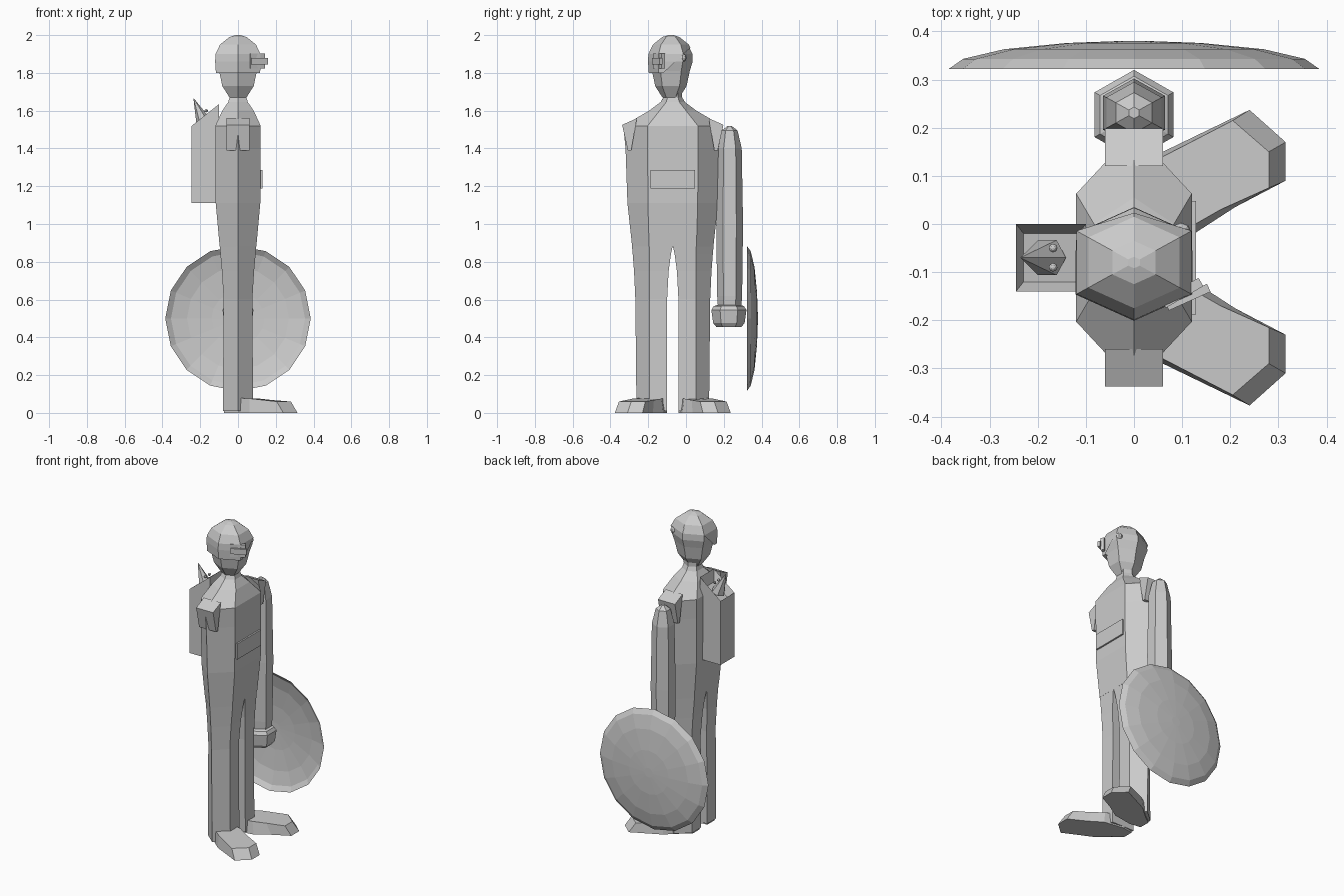
import bpy, bmesh, math
from mathutils import Vector, Matrix

if "Cube" in bpy.data.objects:
    bpy.data.objects.remove(bpy.data.objects["Cube"])

CY = -0.07  # body centre line in y


def finish(name, bm):
    bmesh.ops.recalc_face_normals(bm, faces=bm.faces)
    me = bpy.data.meshes.new(name)
    bm.to_mesh(me)
    bm.free()
    ob = bpy.data.objects.new(name, me)
    bpy.context.collection.objects.link(ob)
    return ob


def loft(rings, bottom=True, top=True):
    """Skin a stack of equal-length point rings."""
    bm = bmesh.new()
    vs = [[bm.verts.new(p) for p in r] for r in rings]
    n = len(vs[0])
    for a, b in zip(vs, vs[1:]):
        for i in range(n):
            j = (i + 1) % n
            bm.faces.new((a[i], a[j], b[j], b[i]))
    if bottom:
        bm.faces.new(vs[0][::-1])
    if top:
        bm.faces.new(vs[-1])
    return bm


def hexa(z, hx, hy, my, cy):
    """Six-sided section with its points on +y and -y."""
    return [(0, cy + hy, z), (-hx, cy + my, z), (-hx, cy - my, z),
            (0, cy - hy, z), (hx, cy - my, z), (hx, cy + my, z)]


def box(name, centre, size, rot=0.0):
    bm = bmesh.new()
    m = Matrix.Translation(centre) @ Matrix.Rotation(rot, 4, 'Z') @ Matrix.Diagonal((*size, 1))
    bmesh.ops.create_cube(bm, size=1, matrix=m)
    return finish(name, bm)


def ball(name, centre, r):
    bm = bmesh.new()
    bmesh.ops.create_uvsphere(bm, u_segments=8, v_segments=6, radius=r,
                              matrix=Matrix.Translation(centre))
    return finish(name, bm)


# Torso with sloping shoulders and neck
torso = [(0.88, 0.097, 0.215, 0.125), (1.11, 0.118, 0.24, 0.132), (1.40, 0.12, 0.25, 0.133),
         (1.52, 0.12, 0.262, 0.133), (1.60, 0.083, 0.125, 0.07), (1.645, 0.052, 0.065, 0.035),
         (1.67, 0.045, 0.05, 0.028), (1.71, 0.048, 0.05, 0.03)]
finish("torso", loft([hexa(z, x, y, m, CY) for z, x, y, m in torso]))

# Legs, feet and shoulder sockets, mirrored about the body centre line
foot_outline = [(-0.075, 0.04), (0.0, 0.03), (0.125, 0.05), (0.21, 0.105), (0.315, 0.16),
                (0.315, 0.24), (0.24, 0.307), (0.06, 0.22), (-0.02, 0.15), (-0.075, 0.11)]
foot_top = [(-0.07, 0.04, 0.08), (0.0, 0.035, 0.08), (0.11, 0.06, 0.076), (0.18, 0.1, 0.068),
            (0.28, 0.145, 0.06), (0.28, 0.22, 0.06), (0.205, 0.285, 0.06), (0.06, 0.21, 0.076),
            (-0.02, 0.15, 0.08), (-0.07, 0.11, 0.08)]
leg = [(0.01, 0.08, 0.03, 0.192), (0.60, 0.076, 0.03, 0.198), (0.75, 0.085, 0.022, 0.205),
       (0.84, 0.093, 0.01, 0.212), (0.885, 0.097, 0.0, 0.216)]
for s, side in ((-1, "right"), (1, "left")):
    finish(side + "_leg", loft([[(hx, CY + s * i, z), (hx, CY + s * 0.122, z), (0, CY + s * o, z),
                                 (-hx, CY + s * 0.122, z), (-hx, CY + s * i, z)]
                                for z, hx, i, o in leg]))
    finish(side + "_foot", loft([[(x, CY + s * y, 0) for x, y in foot_outline],
                                 [(x, CY + s * y, z) for x, y, z in foot_top]]))
    finish(side + "_shoulder_socket", loft([[(x, CY + s * y, z) for y, z in
                                             ((0.268, 1.525), (0.19, 1.56), (0.22, 1.39), (0.238, 1.39))]
                                            for x in (-0.06, 0.06)]))

# Left arm and club hand
arm = [(0.56, 0.062), (0.62, 0.066), (1.0, 0.071), (1.40, 0.064), (1.495, 0.042), (1.518, 0.012)]
finish("arm", loft([hexa(z, r * 0.9, r, r / 2, 0.231) for z, r in arm]))
hand = [(0.455, 0.066), (0.475, 0.083), (0.545, 0.093), (0.565, 0.08), (0.572, 0.06)]
finish("hand", loft([hexa(z, r * 0.88, r, r / 2, 0.227) for z, r in hand]))

# Round dished shield, open on the inside
rings = [(0.385, 0.322), (0.355, 0.343), (0.27, 0.363), (0.14, 0.376), (0.03, 0.38)]
finish("shield", loft([[(r * math.cos(k * math.pi / 8), y, 0.5 + r * math.sin(k * math.pi / 8))
                        for k in range(16)] for r, y in rings], bottom=False))

# Head
HY = -0.08
head = [(1.67, 0.045), (1.73, 0.083), (1.81, 0.1), (1.86, 0.115), (1.90, 0.114),
        (1.95, 0.09), (1.985, 0.045), (1.995, 0.01)]


def head_loft(grow):
    return loft([hexa(z, r, r, r * 0.55, HY) for z, r in [(z, r + grow) for z, r in head]])


finish("head", head_loft(0))

# Half skull cap, cut level at the bottom and diagonally across the face
cap = [(1.80, 0.117), (1.86, 0.121), (1.90, 0.119), (1.95, 0.095), (1.99, 0.045), (2.0, 0.012)]
bm = loft([hexa(z, r, r, r * 0.55, HY) for z, r in cap])
bmesh.ops.bisect_plane(bm, geom=bm.verts[:] + bm.edges[:] + bm.faces[:],
                       plane_co=(0, -0.12, 1.80), plane_no=Vector((0, 0.13, -0.14)),
                       clear_outer=True)
finish("skull_cap", bm)

# Eye on one side, mechanical eyepiece on the other
ball("eye", (0.098, -0.018, 1.88), 0.021)
turn = math.radians(30)
box("eyepiece_plate", (0.1, -0.143, 1.862), (0.09, 0.02, 0.08), turn)
box("eyepiece_lens", (0.112, -0.152, 1.862), (0.095, 0.018, 0.035), turn - 0.1)

# Plain chest plate
box("chest_plate", (0.121, CY, 1.237), (0.016, 0.236, 0.1))

# Backpack with slanted, hollowed top
bm = loft([[(-0.245, y, 1.11), (-0.1, y, 1.11), (-0.1, y, 1.635), (-0.245, y, 1.52)]
           for y in (-0.14, 0.0)])
bmesh.ops.recalc_face_normals(bm, faces=bm.faces)
lid = max(bm.faces, key=lambda f: f.calc_center_median().z)
bmesh.ops.inset_individual(bm, faces=[lid], thickness=0.028)
bmesh.ops.translate(bm, verts=lid.verts, vec=(0, 0, -0.06))
finish("backpack", bm)

# Beaked creature peeking out of the backpack
tip, base = Vector((-0.235, CY, 1.665)), Vector((-0.18, CY, 1.535))
axis = (tip - base).normalized()
bm = bmesh.new()
bmesh.ops.create_cone(bm, cap_ends=True, segments=6, radius1=0.042, radius2=0.001,
                      depth=(tip - base).length,
                      matrix=Matrix.Translation((tip + base) / 2)
                      @ axis.to_track_quat('Z', 'Y').to_matrix().to_4x4())
finish("creature_beak", bm)
for s, side in ((-1, "right"), (1, "left")):
    ball("creature_eye_" + side, (-0.168, CY + s * 0.02, 1.6), 0.009)
